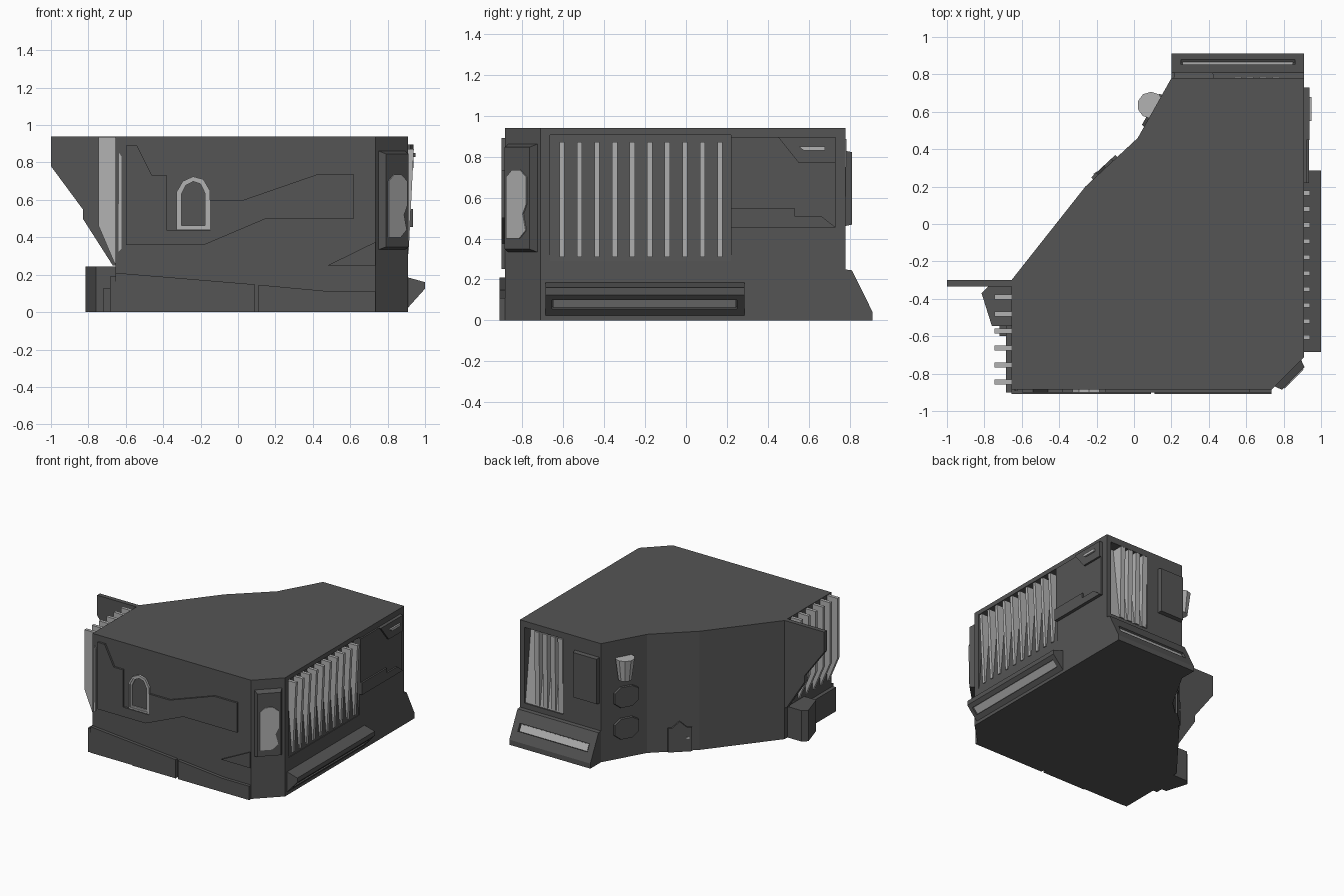
import bpy, bmesh
from mathutils import Vector

if "Cube" in bpy.data.objects:
    bpy.data.objects.remove(bpy.data.objects["Cube"])

def material(name, v):
    m = bpy.data.materials.new(name)
    m.diffuse_color = (v, v, v, 1)
    m.use_nodes = True
    m.node_tree.nodes["Principled BSDF"].inputs["Base Color"].default_value = m.diffuse_color
    return m

DARK, LIGHT = material("dark_grey", 0.09), material("light_grey", 0.45)
X, Y, Z = Vector((1, 0, 0)), Vector((0, 1, 0)), Vector((0, 0, 1))
O = Vector((0, 0, 0))

def prism(name, pts, o, a, b, d0, d1, mat=DARK, taper=1.0):
    """Extrude a 2D profile lying in plane (a, b) along a x b from d0 to d1."""
    a, b = a.normalized(), b.normalized()
    n = a.cross(b)
    cu = (min(p[0] for p in pts) + max(p[0] for p in pts)) / 2
    cv = (min(p[1] for p in pts) + max(p[1] for p in pts)) / 2
    k = 1 - taper
    ext = (max(p[0] for p in pts) - min(p[0] for p in pts)) / 2
    bm = bmesh.new()
    low = [bm.verts.new(o + a * u + b * v + n * d0) for u, v in pts]
    high = []
    for u, v in pts:
        su = (u > cu) - (u < cu)
        sv = (v > cv) - (v < cv)
        high.append(bm.verts.new(o + a * (u - su * ext * k) + b * (v - sv * ext * k) + n * d1))
    bm.faces.new(low)
    bm.faces.new(high)
    for i in range(len(pts)):
        j = (i + 1) % len(pts)
        bm.faces.new((low[i], low[j], high[j], high[i]))
    bmesh.ops.recalc_face_normals(bm, faces=bm.faces)
    me = bpy.data.meshes.new(name)
    bm.to_mesh(me)
    bm.free()
    me.materials.append(mat)
    ob = bpy.data.objects.new(name, me)
    bpy.context.collection.objects.link(ob)
    return ob

def cut(target, cutter):
    """Subtract the cutter, bake the result and remove the cutter."""
    m = target.modifiers.new("cut", 'BOOLEAN')
    m.operation, m.solver, m.object = 'DIFFERENCE', 'EXACT', cutter
    bpy.context.view_layer.update()
    dg = bpy.context.evaluated_depsgraph_get()
    me = bpy.data.meshes.new_from_object(target.evaluated_get(dg))
    target.modifiers.clear()
    target.data = me
    bpy.data.objects.remove(cutter)

def rect(u0, v0, u1, v1):
    return [(u0, v0), (u1, v0), (u1, v1), (u0, v1)]

# Main building shell with angled rear wall
body = prism("building_body", [(-.655, -.885), (.735, -.885), (.91, -.71), (.91, .78), (.2, .78),
             (.02, .46), (-.26, .2), (-.655, -.3)], O, X, Y, 0, .94)
cut(body, prism("vent_cutter", [(.855, .905), (1, .905), (1, .29), (.905, .29)], O, X, Z, -.22, .665))
cut(body, prism("blind_cutter", [(.69, .89), (.9, .89), (.9, .29), (.765, .29)], O, Y, Z, .53, .87))

# Right side: vent fins leaning outward at the top
for i in range(10):
    y = -.605 + i * .0856
    prism("right_vent_fin", [(.85, .872), (.94, .872), (.912, .31), (.89, .31)], O, X, Z, -y - .0125, -y + .0125, LIGHT)

# Right side: stepped panel and lamp
R = Vector((.91, 0, 0))
prism("right_panel", rect(.22, .455, .73, .895), R, Y, Z, -.01, .012)
prism("right_panel_corner", [(.45, .895), (.55, .77), (.73, .77), (.73, .895)], R, Y, Z, 0, .027)
prism("right_panel_lower", [(.22, .455), (.73, .455), (.66, .51), (.53, .51), (.53, .55), (.22, .55)], R, Y, Z, 0, .025)
prism("right_lamp", [(.55, .85), (.575, .83), (.68, .83), (.68, .85)], R, Y, Z, .02, .04, LIGHT)

# Right side: ledge with a slotted light under it
ledge = prism("right_ledge", [(.9, .185), (.91, .185), (1, .16), (1, .125), (.91, .025), (.9, .025)], O, X, Z, -.285, .685)
slope, so = Vector((.09, 0, .1)), Vector((.91, 0, .025))
cut(ledge, prism("slot_cutter", rect(-.655, .04, .25, .1), so, Y, slope, -.015, .05))
prism("right_ledge_light", rect(-.65, .045, .245, .095), so, Y, slope, -.03, -.008, LIGHT)

# Rear: sloped ledge with slot light
back = prism("rear_ledge", [(.77, .25), (.81, .245), (.912, .04), (.912, 0), (.77, 0)], O, Y, Z, .2, .91)
slope, so = Vector((0, -.102, .205)), Vector((0, .912, .04))
cut(back, prism("slot_cutter", rect(-.86, .075, -.25, .135), so, -X, slope, -.02, .05))
prism("rear_ledge_light", rect(-.85, .08, -.26, .13), so, -X, slope, -.04, -.012, LIGHT)

# Rear: window with blinds and a raised hatch
prism("rear_window_pane", [(.68, .89), (.695, .89), (.768, .29), (.75, .29)], O, Y, Z, .53, .87, LIGHT)
for x in (.535, .6, .67, .74):
    prism("rear_blind", [(.69, .885), (.785, .885), (.775, .3), (.76, .3)], O, Y, Z, x, x + .04, LIGHT)
prism("rear_hatch", rect(-.43, .46, -.21, .83), Vector((0, .78, 0)), -X, Z, -.01, .03, DARK, .93)

# Angled rear wall: hexagonal plates, lamp, door
wo, wu = Vector((.2, .78, 0)), Vector((-.18, -.32, 0))
for z in (.24, .49):
    prism("wall_plate", [(.1, z - .05), (.15, z - .09), (.25, z - .09), (.3, z - .05), (.3, z + .05),
          (.25, z + .08), (.15, z + .08), (.1, z + .04)], wo, wu, Z, -.01, .015, DARK, .95)
bpy.ops.mesh.primitive_cone_add(vertices=10, radius1=.05, radius2=.072, depth=.17, location=(.09, .635, .72))
lamp = bpy.context.object
lamp.name = "wall_lamp"
lamp.data.materials.append(LIGHT)
do, du = Vector((.02, .46, 0)), Vector((-.28, -.26, 0))
prism("rear_door", [(.15, 0), (.325, 0), (.325, .19), (.29, .19), (.235, .24), (.18, .19), (.15, .19)], do, du, Z, -.01, .015)
prism("door_handle", rect(.285, .1, .305, .115), do, du, Z, .01, .02, LIGHT)

# Front: decorative plates
F = Vector((0, -.885, 0))
prism("front_panel", [(-.6, .36), (-.18, .36), (.15, .5), (.62, .5), (.62, .735), (.42, .735), (.03, .6),
      (-.15, .6), (-.15, .435), (-.38, .435), (-.38, .73), (-.46, .73), (-.54, .89), (-.6, .89)], F, X, Z, -.01, .015)
prism("front_triangle", [(.48, .25), (.735, .25), (.735, .375)], F, X, Z, -.01, .015)
prism("front_skirt_left", [(-.655, .165), (-.43, .11), (-.29, 0), (.09, 0), (.09, .148), (-.655, .21)], F, X, Z, -.01, .025)
prism("front_skirt_corner", [(-.655, 0), (-.29, 0), (-.43, .11), (-.655, .165)], F, X, Z, -.01, .018)
prism("front_skirt_right", [(.11, 0), (.735, 0), (.735, .11), (.5, .11), (.11, .146)], F, X, Z, -.01, .025)
prism("front_light_sliver", [(-.64, .32), (-.622, .34), (-.622, .83), (-.635, .85)], F, X, Z, -.01, .008, LIGHT)

# Front: arched window frame
arch = [(-.33, .44), (-.15, .44), (-.15, .65), (-.185, .71), (-.24, .725), (-.295, .7), (-.33, .64)]
inner = [(-.24 + (u + .24) * .7, .575 + (v - .575) * .82) for u, v in arch]
mid = [(-.24 + (u + .24) * .86, .575 + (v - .575) * .91) for u, v in arch]
frame = prism("window_frame_outer", arch, F, X, Z, -.01, .017, LIGHT)
cut(frame, prism("arch_cutter", mid, F, X, Z, -.1, .1))
frame = prism("window_frame_inner", mid, F, X, Z, -.01, .01, LIGHT)
cut(frame, prism("arch_cutter", inner, F, X, Z, -.1, .1))

# Chamfered corner: bevelled sign box
C, cu = Vector((.735, -.885, 0)), Vector((1, 1, 0))
prism("corner_sign_box", rect(.02, .33, .228, .865), C, cu, Z, -.01, .04, DARK, .82)
prism("corner_sign_light", [(.055, .4), (.145, .4), (.19, .44), (.17, .52), (.195, .57), (.195, .7),
      (.15, .735), (.095, .735), (.055, .7)], C, cu, Z, .03, .047, LIGHT)

# Left side: vertical fins, wing wall and base blocks
for i in range(6):
    y = -.845 + i * .091
    prism("left_fin", [(-.745, .935), (-.65, .935), (-.65, .26), (-.66, .26), (-.745, .46)], O, X, Z, -y - .0125, -y + .0125, LIGHT)
prism("left_wing_wall", [(-1, .94), (-1, .78), (-.83, .55), (-.83, .5), (-.67, .25), (-.64, .25), (-.64, .94)], O, X, Z, .3, .335)
prism("left_base_block", [(-.64, -.335), (-.78, -.335), (-.815, -.37), (-.76, -.545), (-.64, -.545)], O, X, Y, 0, .245)
prism("left_base_strip", rect(-.685, -.9, -.64, -.54), O, X, Y, 0, .19)
prism("left_base_step", rect(-.72, -.6, -.64, -.54), O, X, Y, 0, .13)
